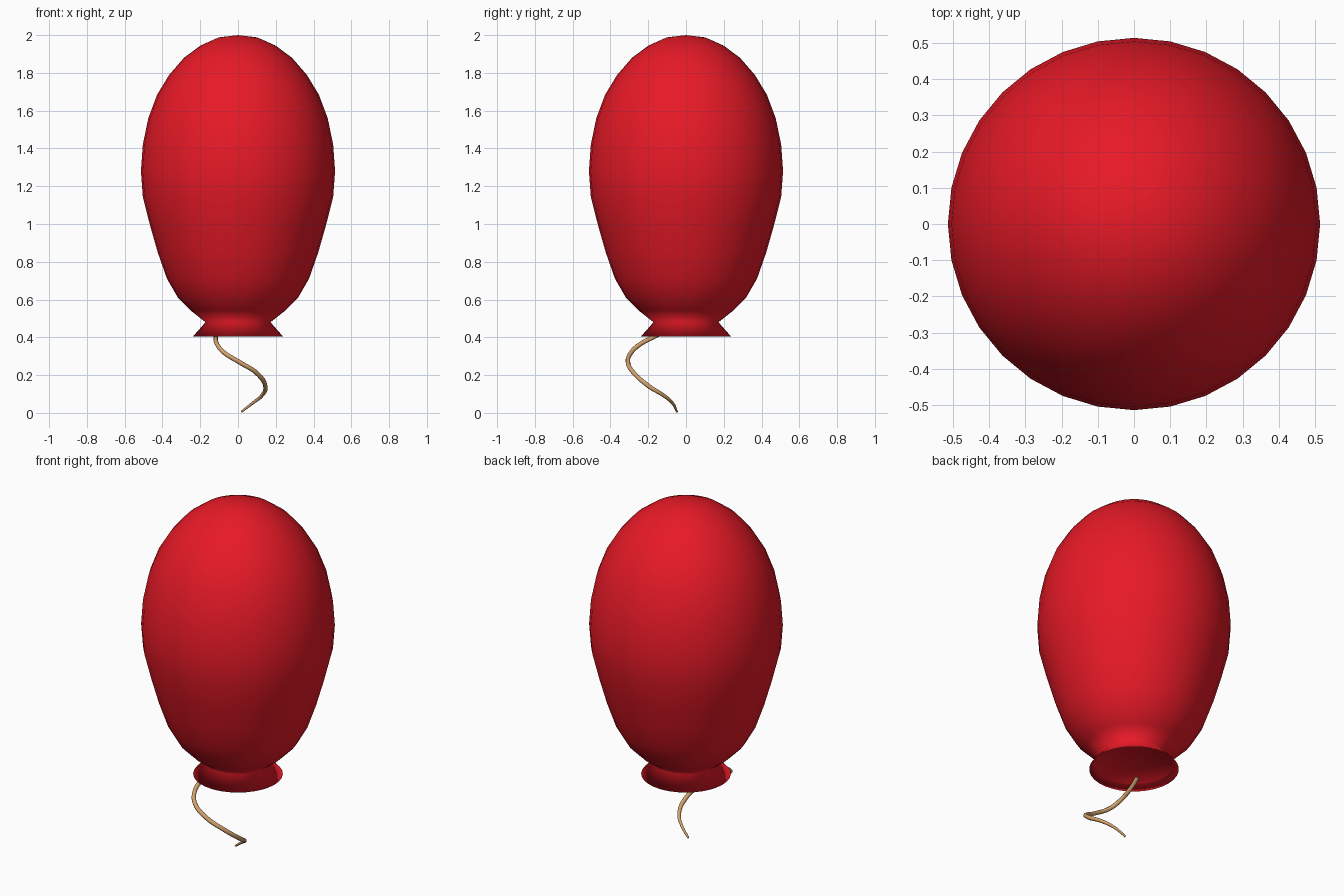
import bpy, bmesh, math

if "Cube" in bpy.data.objects:
    bpy.data.objects.remove(bpy.data.objects["Cube"])


def material(name, color):
    m = bpy.data.materials.new(name)
    m.diffuse_color = color
    m.use_nodes = True
    m.node_tree.nodes["Principled BSDF"].inputs["Base Color"].default_value = m.diffuse_color
    return m


def lathe(name, profile, sides, mat):
    """Revolve (radius, z) points around z; zero-radius points become poles."""
    bm = bmesh.new()
    rings = []
    for r, z in profile:
        if r == 0:
            rings.append([bm.verts.new((0, 0, z))] * sides)
        else:
            rings.append([bm.verts.new((r * math.cos(2 * math.pi * i / sides),
                                        r * math.sin(2 * math.pi * i / sides), z))
                          for i in range(sides)])
    for a, b in zip(rings, rings[1:]):
        for i in range(sides):
            j = (i + 1) % sides
            quad = list(dict.fromkeys((a[i], b[i], b[j], a[j])))
            bm.faces.new(quad).smooth = True
    bmesh.ops.recalc_face_normals(bm, faces=bm.faces)
    mesh = bpy.data.meshes.new(name)
    bm.to_mesh(mesh)
    bm.free()
    mesh.materials.append(mat)
    ob = bpy.data.objects.new(name, mesh)
    bpy.context.collection.objects.link(ob)
    return ob


red = material("red_rubber", (0.8, 0.01, 0.02, 1))
tan = material("tan_string", (0.65, 0.36, 0.15, 1))

# Balloon body, neck, flared lip and recessed underside
lathe("balloon", [
    (0, 2.0), (0.102, 1.988), (0.198, 1.945), (0.286, 1.88), (0.364, 1.79),
    (0.428, 1.685), (0.475, 1.56), (0.504, 1.42), (0.514, 1.28), (0.504, 1.145),
    (0.465, 0.99), (0.425, 0.85), (0.376, 0.71), (0.318, 0.61), (0.252, 0.543),
    (0.172, 0.48), (0.238, 0.405), (0.207, 0.437), (0, 0.44)], 32, red)

# Curling string, tapering towards its loose end: x, y, z, radius factor
path = [(-0.11, -0.10, 0.44, 1), (-0.117, -0.165, 0.405, 1),
        (-0.11, -0.245, 0.362, 1), (-0.075, -0.29, 0.32, 1),
        (0.01, -0.307, 0.267, 1), (0.1, -0.275, 0.21, 1),
        (0.145, -0.195, 0.14, 1), (0.125, -0.115, 0.09, 0.85),
        (0.075, -0.07, 0.05, 0.65), (0.018, -0.048, 0.006, 0.45)]
curve = bpy.data.curves.new("string", 'CURVE')
curve.dimensions = '3D'
curve.bevel_depth = 0.012
curve.bevel_resolution = 2
curve.resolution_u = 6
curve.use_fill_caps = True
spline = curve.splines.new('BEZIER')
spline.bezier_points.add(len(path) - 1)
for p, (x, y, z, r) in zip(spline.bezier_points, path):
    p.co = (x, y, z)
    p.radius = r
    p.handle_left_type = p.handle_right_type = 'AUTO'
curve.materials.append(tan)
bpy.context.collection.objects.link(bpy.data.objects.new("string", curve))
